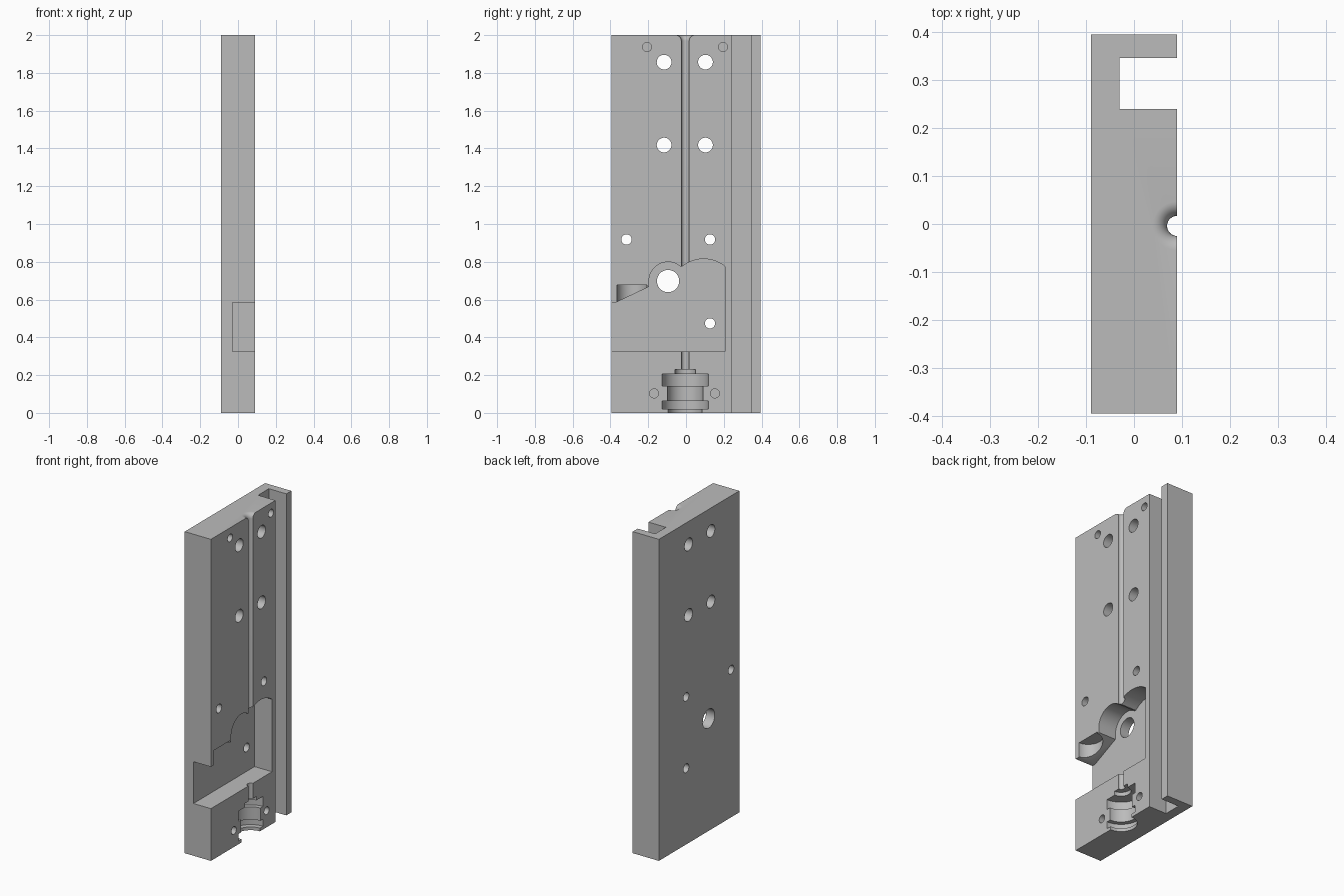
import bpy, bmesh
from math import sin, cos, radians, pi
from mathutils import Matrix, Vector

cube = bpy.data.objects.get("Cube")
if cube:
    bpy.data.objects.remove(cube, do_unlink=True)

grey = bpy.data.materials.new("plain grey")
grey.use_nodes = True
colour = (0.5, 0.5, 0.5, 1)
grey.diffuse_color = colour
grey.node_tree.nodes["Principled BSDF"].inputs["Base Color"].default_value = colour

FACE, BACK, FLOOR = 0.09, -0.09, -0.03   # working face, back face, pocket floor
HALF, TOP = 0.395, 2.0
ROD_Y = -0.004


def make_object(name, bm):
    bmesh.ops.recalc_face_normals(bm, faces=bm.faces)
    mesh = bpy.data.meshes.new(name)
    bm.to_mesh(mesh)
    bm.free()
    mesh.materials.append(grey)
    obj = bpy.data.objects.new(name, mesh)
    bpy.context.collection.objects.link(obj)
    return obj


def prism(name, points, direction):
    bm = bmesh.new()
    face = bm.faces.new([bm.verts.new(p) for p in points])
    moved = bmesh.ops.extrude_face_region(bm, geom=[face])["geom"]
    bmesh.ops.translate(bm, vec=Vector(direction),
                        verts=[v for v in moved if isinstance(v, bmesh.types.BMVert)])
    return make_object(name, bm)


def cylinder(name, radius, start, end, segments=48):
    start, end = Vector(start), Vector(end)
    axis = end - start
    turn = axis.to_track_quat('Z', 'Y').to_matrix().to_4x4()
    bm = bmesh.new()
    bmesh.ops.create_cone(bm, cap_ends=True, segments=segments, radius1=radius,
                          radius2=radius, depth=axis.length,
                          matrix=Matrix.Translation((start + end) / 2) @ turn)
    return make_object(name, bm)


def lathe(name, profile, x, y, segments=64):
    bm = bmesh.new()
    rings = [[bm.verts.new((x + r * cos(2 * pi * i / segments),
                            y + r * sin(2 * pi * i / segments), z))
              for i in range(segments)] for r, z in profile]
    for a, b in zip(rings, rings[1:]):
        for i in range(segments):
            j = (i + 1) % segments
            bm.faces.new((a[i], a[j], b[j], b[i]))
    bm.faces.new(rings[0])
    bm.faces.new(rings[-1])
    return make_object(name, bm)


def arc(cy, cz, r, start, end, steps):
    angles = [radians(start + (end - start) * i / steps) for i in range(steps + 1)]
    return [(cy + r * cos(a), cz + r * sin(a)) for a in angles]


# Plate with the long square channel down its side
section = [(BACK, -HALF), (FACE, -HALF), (FACE, 0.24), (FLOOR, 0.24),
           (FLOOR, 0.346), (FACE, 0.346), (FACE, HALF), (BACK, HALF)]
plate = prism("mounting_plate", [(x, y, 0) for x, y in section], (0, 0, TOP))

cutters = []

# Pocket open to the front edge, with two arched lobes on top
outline = [(-0.45, 0.325), (0.206, 0.325)]
outline += arc(0.093, 0.635, 0.18, 51, 129, 20)
outline += arc(-0.095, 0.698, 0.101, 50, 180, 32)
outline += [(-0.196, 0.667), (-0.37, 0.585), (-0.45, 0.585)]
cutters.append(prism("pocket_cutter", [(FLOOR, y, z) for y, z in outline], (0.2, 0, 0)))

# Half round relief above the sloping pocket edge
cutters.append(cylinder("relief_cutter", 0.08, (FACE, -0.286, 0.5), (FACE, -0.286, 0.676)))

# Turned seat and half round rod channel, flared at the top
seat = [(0.09, -0.05), (0.09, 0.02), (0.122, 0.02), (0.122, 0.064),
        (0.095, 0.064), (0.095, 0.143), (0.122, 0.143), (0.122, 0.206),
        (0.055, 0.206), (0.055, 0.23), (0.021, 0.23)]
flare = [(0.021 + 0.03 * (1 - cos(a)), TOP - 0.03 + 0.03 * sin(a))
         for a in [pi / 2 * i / 8 for i in range(9)]]
cutters.append(lathe("rod_channel_cutter", seat + flare + [(0.051, TOP + 0.05)], FACE, ROD_Y))

# Through holes, then blind holes
through = [(y, z, 0.039) for y in (-0.116, 0.103) for z in (1.857, 1.418)]
through += [(-0.315, 0.918, 0.027), (0.127, 0.918, 0.027),
            (0.127, 0.474, 0.027), (-0.095, 0.698, 0.059)]
blind = [(-0.206, 1.937), (0.196, 1.937), (-0.169, 0.103), (0.153, 0.103)]
for y, z, r in through:
    cutters.append(cylinder("through_hole_cutter", r, (-0.2, y, z), (0.2, y, z), 40))
for y, z in blind:
    cutters.append(cylinder("blind_hole_cutter", 0.024, (-0.01, y, z), (0.2, y, z), 32))

# Cut everything out of the plate
bpy.ops.object.select_all(action='DESELECT')
plate.select_set(True)
bpy.context.view_layer.objects.active = plate
for cutter in cutters:
    cutter.hide_render = True
    mod = plate.modifiers.new("cut", 'BOOLEAN')
    mod.operation = 'DIFFERENCE'
    mod.solver = 'EXACT'
    mod.object = cutter
    bpy.ops.object.modifier_apply(modifier=mod.name)
    bpy.data.objects.remove(cutter, do_unlink=True)

bpy.ops.object.shade_smooth_by_angle(angle=radians(30))
